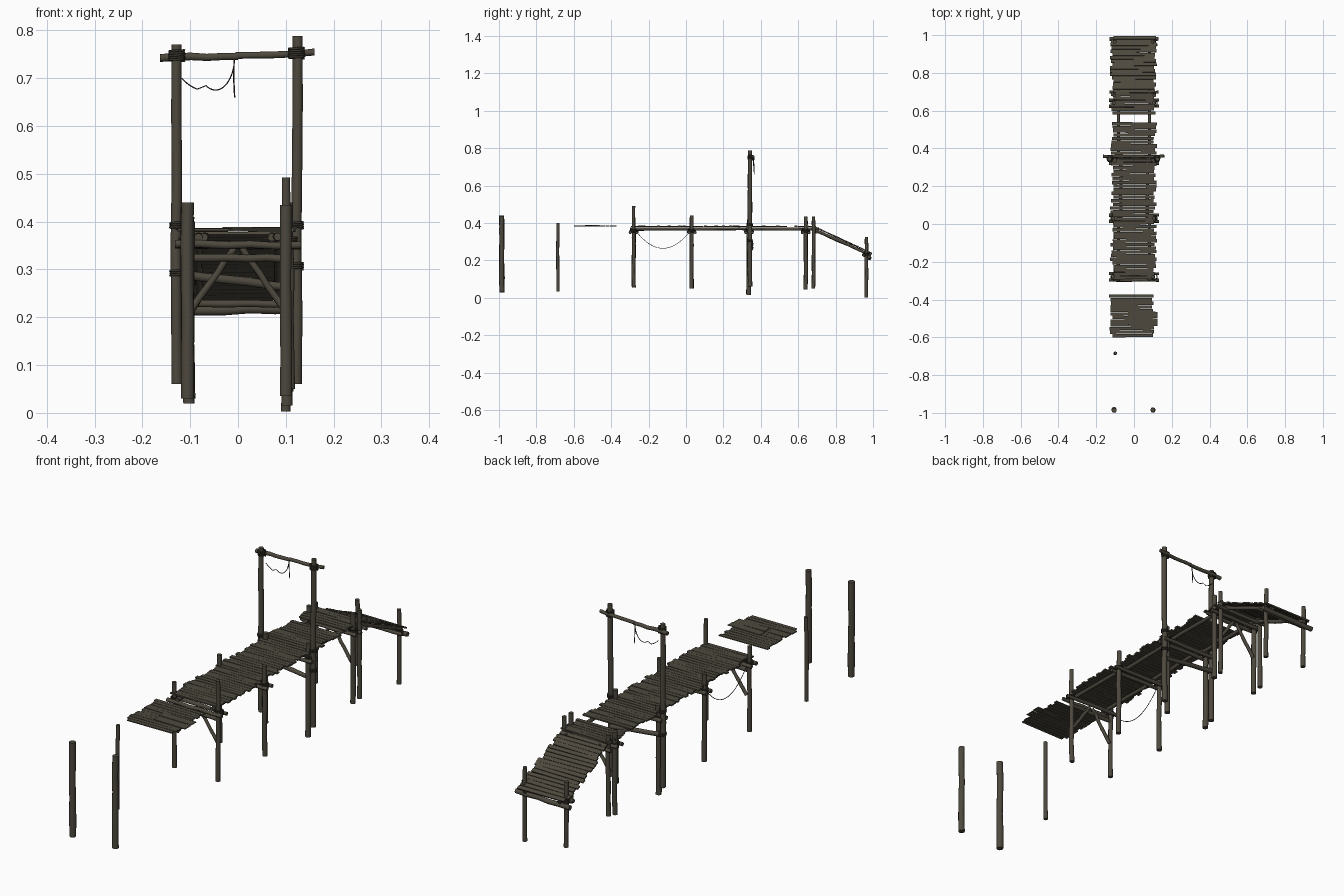
import bpy, math, random
from mathutils import Vector, Matrix

random.seed(4)
cube = bpy.data.objects.get("Cube")
if cube:
    bpy.data.objects.remove(cube)


def material(name, colour):
    m = bpy.data.materials.new(name)
    m.use_nodes = True
    m.diffuse_color = (*colour, 1)
    m.node_tree.nodes["Principled BSDF"].inputs["Base Color"].default_value = (*colour, 1)
    return m


wood = material("weathered_wood", (0.075, 0.066, 0.048))
rope = material("dark_rope", (0.04, 0.035, 0.026))


def add_mesh(name, verts, faces, mat, smooth):
    me = bpy.data.meshes.new(name)
    me.from_pydata(verts, [], faces)
    me.materials.append(mat)
    ob = bpy.data.objects.new(name, me)
    bpy.context.collection.objects.link(ob)
    if smooth:
        for p in me.polygons:
            p.use_smooth = len(p.vertices) == 4
    return ob


def log(name, a, b, r, taper=0.92, wobble=0.0015, sides=10):
    """Slightly crooked round timber from a to b."""
    a, b = Vector(a), Vector(b)
    turn = (b - a).to_track_quat('Z', 'Y')
    rings, verts, faces = 6, [], []
    for i in range(rings):
        t = i / (rings - 1)
        c = a.lerp(b, t)
        off = Vector((random.uniform(-1, 1), random.uniform(-1, 1), 0)) * wobble
        rad = r * (1 + (taper - 1) * t) * random.uniform(0.96, 1.04)
        for k in range(sides):
            w = 2 * math.pi * k / sides
            verts.append(c + turn @ (off + Vector((math.cos(w), math.sin(w), 0)) * rad))
    for i in range(rings - 1):
        for k in range(sides):
            n = (k + 1) % sides
            faces.append((i * sides + k, i * sides + n, (i + 1) * sides + n, (i + 1) * sides + k))
    faces.append(tuple(reversed(range(sides))))
    faces.append(tuple(range((rings - 1) * sides, rings * sides)))
    return add_mesh(name, verts, faces, wood, True)


def rope_line(name, points, r=0.0014):
    cu = bpy.data.curves.new(name, 'CURVE')
    cu.dimensions = '3D'
    cu.bevel_depth = r
    cu.bevel_resolution = 1
    sp = cu.splines.new('POLY')
    sp.points.add(len(points) - 1)
    for p, co in zip(sp.points, points):
        p.co = (*co, 1)
    cu.materials.append(rope)
    ob = bpy.data.objects.new(name, cu)
    bpy.context.collection.objects.link(ob)


def lashing(name, x, y, z, r, turns=4):
    """Rope coil wound round a post."""
    steps = turns * 12
    pts = []
    for i in range(steps + 1):
        w = 2 * math.pi * i / 12
        pts.append((x + r * math.cos(w), y + r * math.sin(w),
                    z + (i / steps - 0.5) * turns * 0.0045))
    rope_line(name, pts, 0.0026)


def sag(a, b, depth, n=20):
    a, b = Vector(a), Vector(b)
    return [a.lerp(b, i / n) - Vector((0, 0, depth * 4 * (i / n) * (1 - i / n))) for i in range(n + 1)]


def planks(name, start, end, pitch, thick, x0=-0.115, x1=0.112, skip=()):
    """Row of uneven boards laid from start to end, each a (y, z) pair."""
    s, e = Vector((0, *start)), Vector((0, *end))
    count = round((e - s).length / pitch)
    tilt = math.atan2(e.z - s.z, e.y - s.y)
    verts, faces = [], []
    for i in range(count):
        if i in skip:
            continue
        c = s.lerp(e, (i + 0.5) / count)
        a, b = x0 + random.uniform(-0.012, 0.01), x1 + random.uniform(-0.01, 0.01)
        half = pitch * random.uniform(0.42, 0.49)
        m = (Matrix.Translation(c) @ Matrix.Rotation(tilt, 4, 'X')
             @ Matrix.Rotation(random.uniform(-0.016, 0.016), 4, 'Z')
             @ Matrix.Rotation(random.uniform(-0.01, 0.01), 4, 'Y'))
        o = len(verts)
        for z in (-thick / 2, thick / 2):
            for x, y in ((a, -half), (b, -half), (b, half), (a, half)):
                verts.append(m @ Vector((x, y, z)))
        faces += [tuple(o + k for k in f) for f in (
            (3, 2, 1, 0), (4, 5, 6, 7), (0, 1, 5, 4), (1, 2, 6, 5), (2, 3, 7, 6), (3, 0, 4, 7))]
    add_mesh(name, verts, faces, wood, False)


# Posts: name, x, y, bottom, top, radius
posts = [
    ("outer_post_right", -0.105, -0.985, 0.03, 0.44, 0.0145),
    ("outer_post_left", 0.1, -0.985, 0.035, 0.435, 0.0135),
    ("lone_post", -0.1, -0.685, 0.035, 0.4, 0.009),
    ("front_post_right", -0.108, -0.28, 0.06, 0.43, 0.01),
    ("front_post_left", 0.1, -0.28, 0.055, 0.492, 0.01),
    ("middle_post_right", -0.108, 0.03, 0.05, 0.43, 0.011),
    ("middle_post_left", 0.108, 0.03, 0.05, 0.44, 0.011),
    ("gate_inner_post_right", -0.104, 0.335, 0.02, 0.41, 0.012),
    ("gate_inner_post_left", 0.103, 0.335, 0.015, 0.42, 0.012),
    ("gate_post_right", -0.128, 0.342, 0.06, 0.77, 0.0118),
    ("gate_post_left", 0.122, 0.342, 0.06, 0.788, 0.0118),
    ("rear_post_right", -0.106, 0.64, 0.05, 0.41, 0.011),
    ("rear_post_left", 0.106, 0.64, 0.045, 0.435, 0.011),
    ("ramp_top_post_right", -0.104, 0.682, 0.06, 0.41, 0.01),
    ("ramp_top_post_left", 0.106, 0.682, 0.05, 0.435, 0.01),
    ("ramp_foot_post_right", -0.1, 0.965, 0.03, 0.315, 0.01),
    ("ramp_foot_post_left", 0.1, 0.965, 0.003, 0.325, 0.01),
]
for name, x, y, z0, z1, r in posts:
    log(name, (x, y, z0), (x + random.uniform(-0.002, 0.002), y, z1), r)

# Cross beams on both faces of each trestle, with lashings
for label, y in (("front", -0.28), ("middle", 0.03), ("gate", 0.337), ("rear", 0.64)):
    for side in (-1, 1):
        log(label + "_cross_beam", (-0.132, y + side * 0.017, 0.353), (0.132, y + side * 0.017, 0.35), 0.0085)
        lashing(label + "_beam_lashing", side * 0.106, y, 0.358, 0.0165)
log("ramp_top_beam", (-0.13, 0.698, 0.352), (0.13, 0.698, 0.35), 0.008)
log("ramp_foot_beam", (-0.13, 0.98, 0.214), (0.13, 0.98, 0.218), 0.011)
log("ramp_foot_inner_beam", (-0.125, 0.95, 0.23), (0.125, 0.95, 0.228), 0.008)
log("front_low_beam", (-0.1, -0.28, 0.325), (0.1, -0.28, 0.323), 0.009)
log("gate_low_beam", (-0.12, 0.35, 0.29), (0.12, 0.35, 0.262), 0.01)

# Diagonal braces
for label, y in (("front", -0.275), ("rear", 0.645)):
    for side in (-1, 1):
        log(label + "_brace", (side * 0.098, y, 0.215), (side * 0.008, y, 0.345), 0.0075)

# Long stringers under the deck and the ramp
for side in (-1, 1):
    for k, (a, b) in enumerate(((-0.3, 0.04), (0.02, 0.35), (0.33, 0.71))):
        x = side * (0.082 - 0.012 * (k % 2))
        log("deck_stringer", (x, a, 0.368), (x, b, 0.369), 0.0085)
    log("ramp_stringer", (side * 0.083, 0.68, 0.366), (side * 0.083, 0.99, 0.228), 0.0085)
    lashing("ramp_foot_lashing", side * 0.1, 0.965, 0.232, 0.0135)

# Boards
planks("main_deck", (-0.293, 0.382), (0.695, 0.382), 0.0195, 0.006, skip=(43, 44))
planks("ramp_deck", (0.695, 0.376), (0.995, 0.238), 0.0195, 0.006)
planks("detached_deck", (-0.6, 0.384), (-0.372, 0.384), 0.019, 0.004, -0.122, 0.103, skip=())
planks("detached_long_boards", (-0.54, 0.387), (-0.46, 0.387), 0.04, 0.003, -0.03, 0.122)

# Gate top bar and its lashings
log("gate_top_bar", (-0.163, 0.358, 0.743), (0.0, 0.358, 0.746), 0.0085, 0.88)
log("gate_top_bar_end", (0.16, 0.358, 0.754), (-0.005, 0.358, 0.746), 0.0075, 0.98)
for x, z in ((-0.128, 0.747), (0.122, 0.752)):
    lashing("gate_bar_lashing", x, 0.347, z, 0.0155, 5)
for x in (-0.128, 0.122):
    for z in (0.292 if x < 0 else 0.307, 0.392):
        lashing("gate_post_lashing", x, 0.342, z, 0.0135, 3)

# Hanging ropes
rope_line("gate_hanging_rope", sag((-0.118, 0.36, 0.70), (-0.085, 0.36, 0.677), 0.003, 8)
          + [(-0.047 + 0.04 * math.sin(w), 0.36, 0.745 - 0.07 * math.cos(w))
             for w in [math.radians(d) for d in range(-30, 91, 10)]])
rope_line("gate_rope_tail", [(-0.008, 0.362, 0.75), (-0.009, 0.364, 0.70), (-0.007, 0.365, 0.66)], 0.0016)
rope_line("side_sagging_rope", sag((-0.108, -0.27, 0.36), (-0.108, 0.025, 0.36), 0.095))
